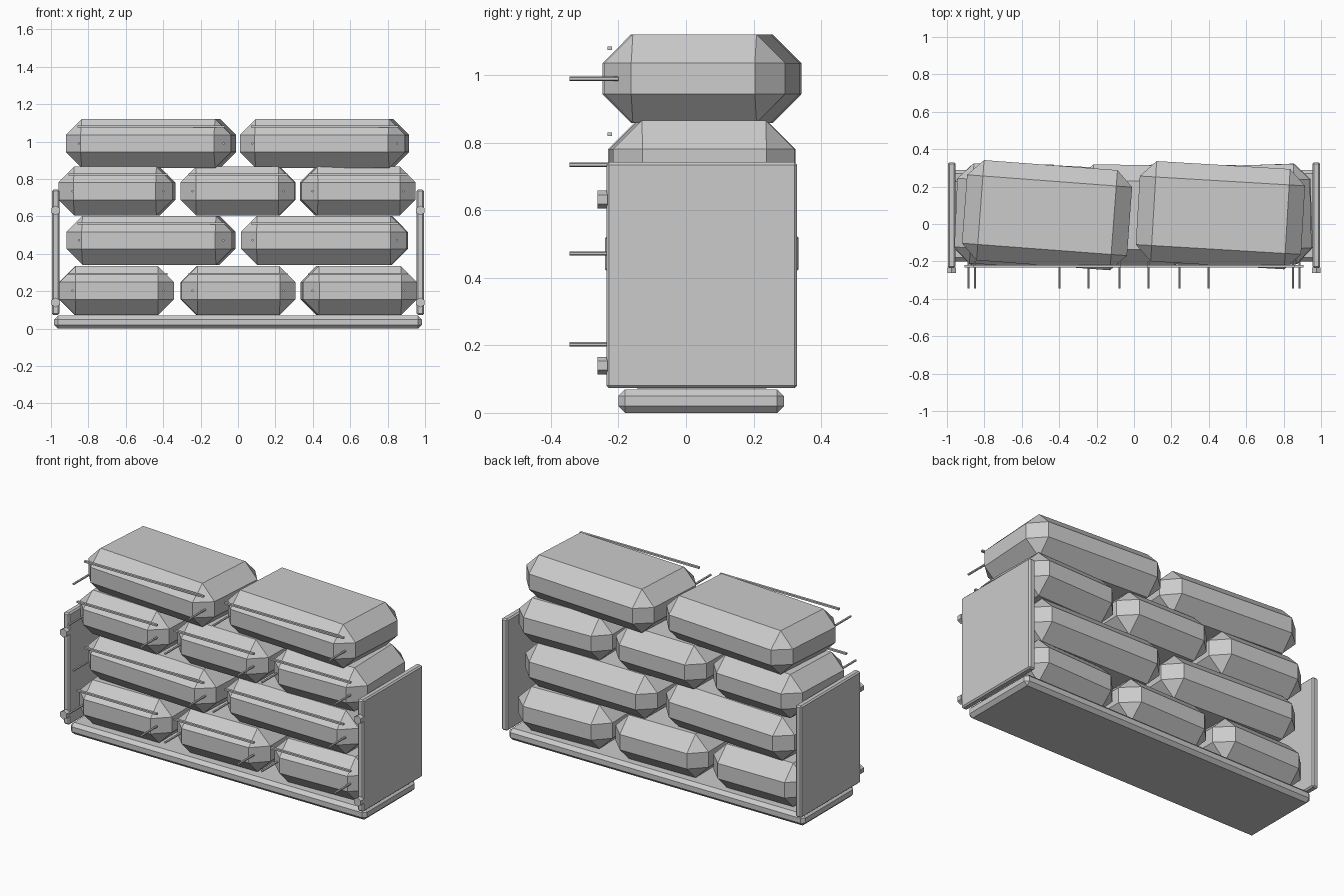
import bpy, bmesh, math

if "Cube" in bpy.data.objects:
    bpy.data.objects.remove(bpy.data.objects["Cube"])

gray = bpy.data.materials.new("plain gray")
gray.diffuse_color = (0.6, 0.6, 0.6, 1)
gray.use_nodes = True
gray.node_tree.nodes["Principled BSDF"].inputs["Base Color"].default_value = gray.diffuse_color


def finish(bm, name, loc, turn=0):
    mesh = bpy.data.meshes.new(name)
    bm.to_mesh(mesh)
    bm.free()
    mesh.materials.append(gray)
    ob = bpy.data.objects.new(name, mesh)
    ob.location = loc
    ob.rotation_euler.z = math.radians(turn)
    bpy.context.collection.objects.link(ob)


def box(name, loc, size, bevel=0, turn=0):
    bm = bmesh.new()
    bmesh.ops.create_cube(bm, size=1)
    bmesh.ops.scale(bm, vec=size, verts=bm.verts)
    if bevel:
        bmesh.ops.bevel(bm, geom=bm.edges[:], offset=bevel, segments=1,
                        affect='EDGES', profile=0.5)
    finish(bm, name, loc, turn)


def rod(name, loc, radius, depth, sides):
    """Cylinder lying along y."""
    bm = bmesh.new()
    bmesh.ops.create_cone(bm, cap_ends=True, segments=sides,
                          radius1=radius, radius2=radius, depth=depth)
    for v in bm.verts:
        v.co = (v.co.x, v.co.z, -v.co.y)
    finish(bm, name, loc)


# Base slab
box("base", (0, 0.045, 0.035), (1.965, 0.49, 0.07), 0.02)

# End boards with bolts on their front edges
for s in (-1, 1):
    box("end_board", (s * 0.975, 0.047, 0.408), (0.04, 0.565, 0.67), 0.008)
    for z in (0.14, 0.632):
        rod("bolt", (s * 0.975, -0.247, z), 0.026, 0.03, 6)

# Stacked bags: row centre height, bag length, (centre x, turn in degrees)
rows = [
    (0.203, 0.61, [(-0.65, 0.5), (0, 0.8), (0.645, 2)]),
    (0.472, 0.885, [(-0.465, -3), (0.462, -1)]),
    (0.735, 0.61, [(-0.648, -2.5), (0, -1), (0.64, 1.5)]),
    (0.99, 0.885, [(-0.465, -4.3), (0.462, -3.4)]),
]
for z, length, bags in rows:
    short = length < 0.8
    for x, turn in bags:
        box("bag", (x, 0.047, z), (length, 0.537, 0.262), 0.085, turn)
        cx = round(x / 0.64) * 0.642 if short else math.copysign(0.464, x)
        # Seam strip and two tie pegs on the front
        box("seam_strip", (cx, -0.226, z + 0.09),
            (0.53 if short else 0.79, 0.014, 0.01))
        for s in (-1, 1):
            rod("tie_peg", (cx + s * (0.243 if short else 0.387), -0.272, z),
                0.0065, 0.145, 6)
